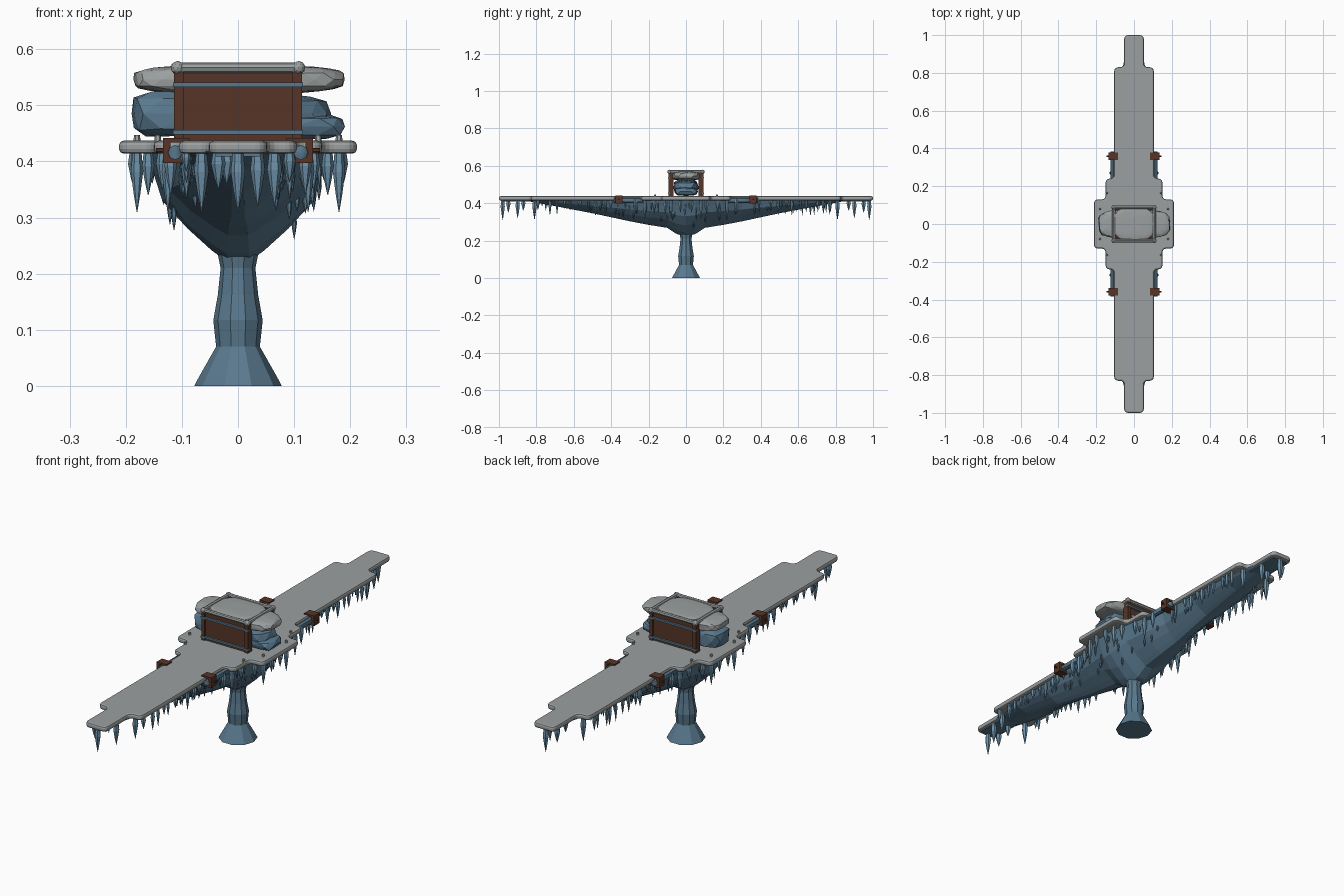
import bpy, bmesh, math, random
from mathutils import Vector, Matrix

random.seed(4)
cube = bpy.data.objects.get("Cube")
if cube:
    bpy.data.objects.remove(cube)


def material(name, rgb):
    m = bpy.data.materials.new(name)
    m.use_nodes = True
    m.diffuse_color = (*rgb, 1)
    m.node_tree.nodes["Principled BSDF"].inputs["Base Color"].default_value = (*rgb, 1)
    return m


SNOW = material("grey snow", (0.33, 0.35, 0.35))
ICE = material("deep blue ice", (0.10, 0.19, 0.27))
PALE = material("pale icicle", (0.15, 0.28, 0.39))
WOOD = material("brown wood", (0.095, 0.036, 0.02))


def finish(name, bm, mat, smooth=False, bevel=0):
    bmesh.ops.recalc_face_normals(bm, faces=bm.faces)
    mesh = bpy.data.meshes.new(name)
    bm.to_mesh(mesh)
    bm.free()
    mesh.materials.append(mat)
    ob = bpy.data.objects.new(name, mesh)
    bpy.context.collection.objects.link(ob)
    if bevel:
        mod = ob.modifiers.new("Rounded rim", "BEVEL")
        mod.width, mod.segments = bevel, 2
        mod.limit_method, mod.angle_limit = "ANGLE", math.radians(60)
    if smooth:
        for p in mesh.polygons:
            p.use_smooth = abs(p.normal.z) < 0.9
    return ob


def add_box(bm, x, y, z):
    """Box from three (low, high) ranges."""
    lo, hi = Vector((x[0], y[0], z[0])), Vector((x[1], y[1], z[1]))
    size = Matrix.Diagonal((*(hi - lo), 1))
    bmesh.ops.create_cube(bm, size=1, matrix=Matrix.Translation((lo + hi) / 2) @ size)


def add_lathe(bm, profile, place=(0, 0, 0), sides=6):
    """Turned solid from (radius, height) pairs, closed at both ends."""
    rings = []
    for r, z in profile:
        rings.append([bm.verts.new((place[0] + r * math.cos(a), place[1] + r * math.sin(a), place[2] + z))
                      for a in (2 * math.pi * i / sides for i in range(sides))])
    for a, b in zip(rings, rings[1:]):
        for i in range(sides):
            j = (i + 1) % sides
            bm.faces.new((a[i], a[j], b[j], b[i]))
    bm.faces.new(rings[0][::-1])
    bm.faces.new(rings[-1])


def add_rod(bm, a, b, r, sides=8):
    a, b = Vector(a), Vector(b)
    turn = (b - a).to_track_quat("Z", "Y").to_matrix().to_4x4()
    bmesh.ops.create_cone(bm, cap_ends=True, segments=sides, radius1=r, radius2=r,
                          depth=(b - a).length, matrix=Matrix.Translation((a + b) / 2) @ turn)


def add_icicle(bm, x, y, length, r, top=0.42):
    add_lathe(bm, [(r * 0.7, 0), (r, -length * 0.35), (r * 0.55, -length * 0.7), (r * 0.05, -length)], (x, y, top))


# Stepped walkway slab
quarter = [(0.052, 1), (0.052, 0.83), (0.105, 0.83), (0.105, 0.24), (0.15, 0.24), (0.15, 0.13), (0.212, 0.13)]
right = quarter + [(x, -y) for x, y in reversed(quarter)]
outline = right + [(-x, y) for x, y in reversed(right)]
bm = bmesh.new()
base = bm.faces.new([bm.verts.new((x, y, 0.414)) for x, y in outline])
extruded = bmesh.ops.extrude_face_region(bm, geom=[base])["geom"]
bmesh.ops.translate(bm, vec=(0, 0, 0.023), verts=[g for g in extruded if isinstance(g, bmesh.types.BMVert)])
upright = [e for e in bm.edges if abs(e.verts[0].co.z - e.verts[1].co.z) > 0.01]
bmesh.ops.bevel(bm, geom=upright, offset=0.021, segments=4, profile=0.5, affect="EDGES")
finish("walkway_slab", bm, SNOW, bevel=0.008)

# Thin ice skin below the two tips
bm = bmesh.new()
for s in (-1, 1):
    add_box(bm, (-0.04, 0.04), sorted((s * 0.82, s * 0.98)), (0.409, 0.415))
finish("tip_ice_skin", bm, ICE)

# Faceted keel under the slab: (y, half width, lowest z)
stations = [(0, 0.165, 0.222), (0.05, 0.165, 0.235), (0.1, 0.155, 0.268), (0.2, 0.135, 0.284),
            (0.3, 0.098, 0.303), (0.5, 0.095, 0.346), (0.7, 0.09, 0.384), (0.86, 0.055, 0.413)]
section = [(0, 1), (0.45, 0.8), (0.7, 0.55), (0.9, 0.28), (1, 0.12)]
KEEL_TOP = 0.418


def keel_at(y):
    y = abs(y)
    for a, b in zip(stations, stations[1:]):
        if y <= b[0]:
            f = (y - a[0]) / (b[0] - a[0])
            return a[1] + f * (b[1] - a[1]), a[2] + f * (b[2] - a[2])
    return stations[-1][1:]


bm = bmesh.new()
rings = []
for y in [-s[0] for s in reversed(stations)] + [s[0] for s in stations[1:]]:
    w, low = keel_at(y)
    half = [(w * k * random.uniform(0.95, 1.03), KEEL_TOP + t * (low - KEEL_TOP)) for t, k in section]
    ring = [(-x, z) for x, z in half] + half[::-1]
    rings.append([bm.verts.new((x, y, z)) for x, z in ring])
for a, b in zip(rings, rings[1:]):
    for i in range(len(a)):
        j = (i + 1) % len(a)
        bm.faces.new((a[i], a[j], b[j], b[i]))
bm.faces.new(rings[0])
bm.faces.new(rings[-1])
finish("ice_keel", bm, ICE)

# Column with flared foot
bm = bmesh.new()
add_lathe(bm, [(0.078, 0), (0.069, 0.017), (0.039, 0.07), (0.044, 0.117), (0.036, 0.162),
               (0.031, 0.21), (0.036, 0.235), (0.06, 0.27)], sides=10)
finish("ice_column", bm, ICE)

# Hanging icicles along the rims
bm = bmesh.new()
for s in (-1, 1):
    for x, y, length in [(0, 0.98, 0.11), (-0.035, 0.95, 0.07), (0.035, 0.9, 0.1), (-0.02, 0.87, 0.06),
                         (-0.065, 0.81, 0.11), (0.065, 0.81, 0.1)]:
        add_icicle(bm, x, s * y, length, 0.013)
    for side in (-1, 1):
        for i in range(11):
            add_icicle(bm, side * 0.092, s * (0.36 + 0.042 * i + random.uniform(-0.012, 0.012)),
                       random.uniform(0.035, 0.09), random.uniform(0.007, 0.011))
        for x, y, length in [(0.18, 0.08, 0.11), (0.185, 0.03, 0.07), (0.16, 0.11, 0.08),
                             (0.135, 0.17, 0.07), (0.125, 0.22, 0.11), (0.12, 0.27, 0.08)]:
            add_icicle(bm, side * x, s * y, length, 0.011)
finish("rim_icicles", bm, PALE)

# Small icicles growing on the keel flanks
bm = bmesh.new()
for i in range(90):
    y = random.uniform(-0.75, 0.75)
    w, low = keel_at(y)
    t = random.uniform(0.1, 0.65)
    k = 1 - 0.45 * t if t < 0.45 else 0.8 - (t - 0.45)
    add_icicle(bm, random.choice((-1, 1)) * w * k, y, random.uniform(0.025, 0.045), 0.005,
               KEEL_TOP + t * (low - KEEL_TOP) + 0.006)
finish("keel_icicles", bm, ICE)

# Snow studs on the slab
bm = bmesh.new()
for sx in (-1, 1):
    for sy in (-1, 1):
        for x, y in ((0.18, 0.08), (0.143, 0.165)):
            add_lathe(bm, [(0.007, 0), (0.005, 0.014)], (sx * x, sy * y, 0.433))
finish("snow_studs", bm, SNOW)

# Side pipes and their clamps
pipes, clamps = bmesh.new(), bmesh.new()
for sx in (-1, 1):
    for sy in (-1, 1):
        add_rod(pipes, (sx * 0.112, sy * 0.2, 0.416), (sx * 0.112, sy * 0.385, 0.416), 0.013)
        ys = sorted((sy * 0.34, sy * 0.378))
        for xs, zs in (((0.12, 0.134), (0.397, 0.442)), ((0.086, 0.122), (0.434, 0.442)),
                       ((0.08, 0.122), (0.397, 0.408))):
            add_box(clamps, sorted((sx * xs[0], sx * xs[1])), ys, zs)
        add_rod(clamps, (sx * 0.13, sy * 0.359, 0.42), (sx * 0.146, sy * 0.359, 0.42), 0.004, 6)
finish("ice_pipes", pipes, ICE, smooth=True)
finish("pipe_clamps", clamps, WOOD)

# Crate walls, corner posts and bands, front and back
walls, bands = bmesh.new(), bmesh.new()
for s in (-1, 1):
    add_box(walls, (-0.1, 0.1), sorted((s * 0.07, s * 0.088)), (0.435, 0.563))
    for sx in (-1, 1):
        add_box(walls, sorted((sx * 0.097, sx * 0.114)), sorted((s * 0.066, s * 0.094)), (0.435, 0.565))
    for z in (0.452, 0.537):
        add_box(bands, (-0.116, 0.116), sorted((s * 0.085, s * 0.097)), (z - 0.004, z + 0.004))
finish("crate_walls", walls, WOOD)
finish("crate_bands", bands, ICE)


def lump(name, mat, centre, size, jitter, detail=2):
    """Faceted boulder with squared-off sides."""
    bm = bmesh.new()
    bmesh.ops.create_icosphere(bm, subdivisions=detail, radius=1)
    for v in bm.verts:
        shaped = [math.copysign(abs(c) ** 0.6, c) * d for c, d in zip(v.co, size)]
        v.co = Vector(centre) + Vector(shaped) * random.uniform(1 - jitter, 1)
    finish(name, bm, mat)


# Ice filling the crate and spilling out at both sides
lump("ice_block_right", ICE, (-0.085, 0, 0.485), (0.118, 0.07, 0.045), 0.13)
lump("ice_block_left", ICE, (0.065, 0, 0.485), (0.105, 0.07, 0.038), 0.13)
lump("ice_block_left_low", ICE, (0.1, 0, 0.462), (0.1, 0.065, 0.024), 0.1)

# Snow load and cap
lump("snow_load", SNOW, (0, 0, 0.546), (0.194, 0.08, 0.026), 0.05, 3)
lump("snow_cap", SNOW, (0, 0, 0.564), (0.108, 0.088, 0.012), 0.03, 3)

# Snowy frame round the crate top
bm = bmesh.new()
for s in (-1, 1):
    add_rod(bm, (-0.108, s * 0.088, 0.567), (0.108, s * 0.088, 0.567), 0.009)
    add_rod(bm, (s * 0.108, -0.088, 0.567), (s * 0.108, 0.088, 0.567), 0.009)
    for sx in (-1, 1):
        bmesh.ops.create_icosphere(bm, subdivisions=2, radius=0.012,
                                   matrix=Matrix.Translation((sx * 0.108, s * 0.088, 0.567)))
finish("snow_frame", bm, SNOW)
